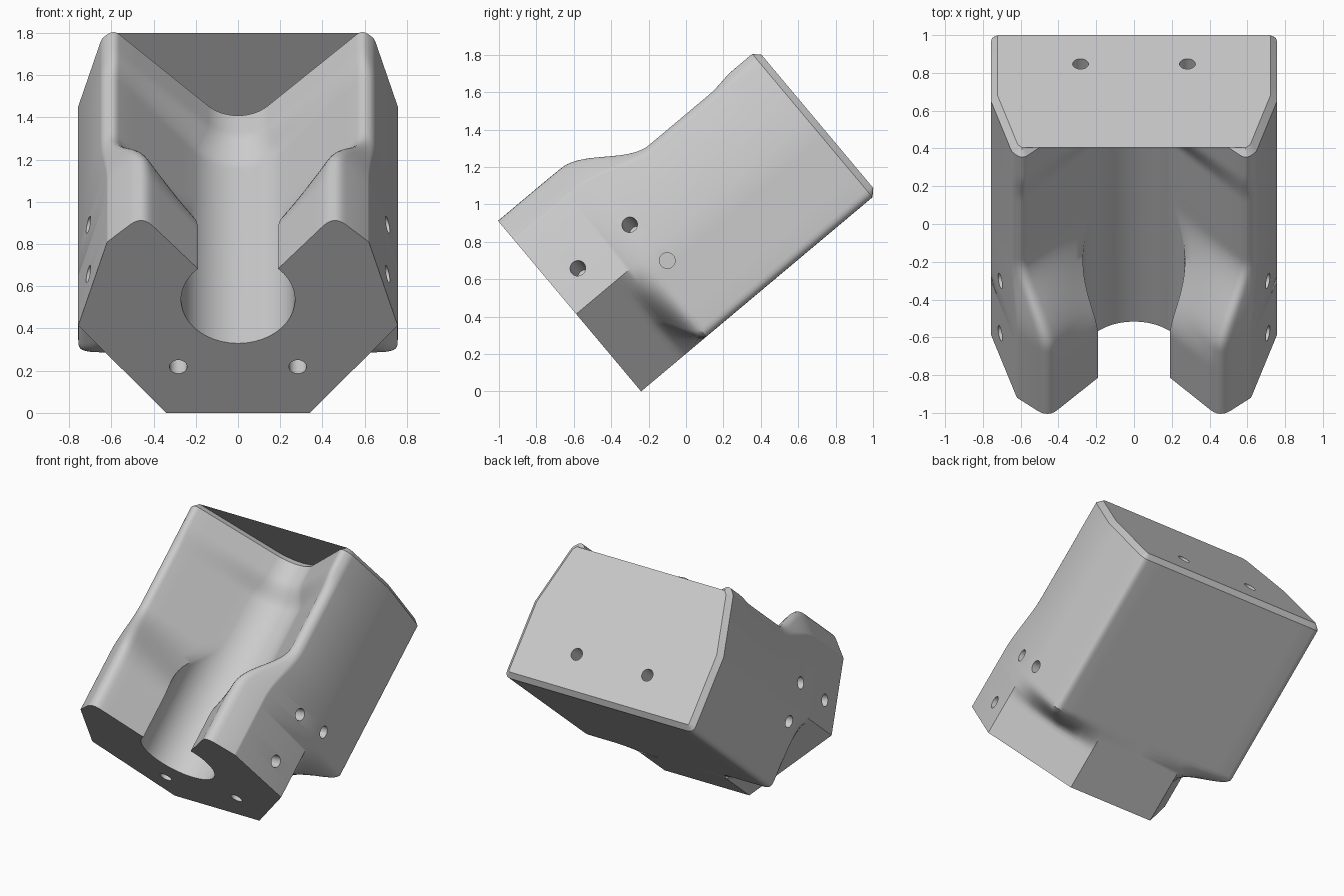
import bpy, bmesh, math
from mathutils import Vector, Matrix

if "Cube" in bpy.data.objects:
    bpy.data.objects.remove(bpy.data.objects["Cube"], do_unlink=True)

LENGTH, CHAMFER, HALF = 1.65, 0.035, 0.757


def ease(u, a, b):
    t = min(1, max(0, (u - a) / (b - a)))
    return t * t * (3 - 2 * t)


def mix(a, b, t):
    return a + (b - a) * t


def fillet(p0, p1, p2, d, n):
    # Rounded corner at p1
    a = p1 + (p0 - p1).normalized() * d
    b = p1 + (p2 - p1).normalized() * d
    return [mix(mix(a, p1, i / n), mix(p1, b, i / n), i / n) for i in range(n + 1)]


def lower_path(k):
    # Chamfered underside at k = 0, full square corner at k = 1
    start, corner, end = Vector((0.34, 0)), Vector((HALF, 0)), Vector((HALF, 0.54))
    square = [start, Vector((0.5, 0)), Vector((0.6, 0))]
    square += fillet(start, corner, end, 0.05, 5)
    square += [Vector((HALF, v)) for v in (0.17, 0.3, 0.42)] + [end]
    run = [0]
    for a, b in zip(square, square[1:]):
        run.append(run[-1] + (b - a).length)
    return [mix(mix(start, end, r / run[-1]), p, k) for r, p in zip(run, square)]


def section(u):
    # Half outline from the bottom centre, round the side, to the channel floor
    ridge, opening = ease(u, 0.44, 0.88), ease(u, 0.29, 1.0)
    rear = ease(u, 1.3, 1.48)
    low = lower_path(ease(u, 0.28, 0.46))
    shoulder = mix(Vector((0.62, 1.057)), Vector((0.646, 0.96)), ridge)
    apex = mix(Vector((0.455, 1.22)), Vector((0.59, 0.995)), ridge)
    apex.y += 0.02 * rear
    centre = Vector((0, mix(0.70, 0.68, rear)))
    radius = mix(0.27, 0.196, rear)
    angle = math.radians(mix(mix(135.3, 48, opening), 45.6, rear))
    arc = [centre + radius * Vector((math.sin(angle * i / 16), -math.cos(angle * i / 16)))
           for i in range(16, -1, -1)]
    arc[-1].x = 0
    pts = [Vector((0, 0))] + low
    pts += fillet(low[-1], shoulder, apex, mix(0.008, 0.02, ridge), 2)
    top = fillet(shoulder, apex, arc[0], mix(0.08, 0.042, ridge), 6)
    pts += top + [mix(top[-1], arc[0], i / 6) for i in range(1, 6)] + arc
    return pts + [Vector((-p.x, p.y)) for p in reversed(pts[1:-1])]


def inset(pts, d):
    # Shrink a closed outline by a constant distance
    out = []
    for i, p in enumerate(pts):
        e1 = (p - pts[i - 1]).normalized()
        e2 = (pts[(i + 1) % len(pts)] - p).normalized()
        n1, n2 = Vector((-e1.y, e1.x)), Vector((-e2.y, e2.x))
        out.append(p + (n1 + n2) * d / (1 + n1.dot(n2)))
    return out


# Clamp block, lofted along its own axis
steps = 64
body_end = LENGTH - CHAMFER
rings = [(body_end * i / steps, section(body_end * i / steps)) for i in range(steps + 1)]
rings.append((LENGTH, inset(rings[-1][1], CHAMFER)))
bm = bmesh.new()
loops = [[bm.verts.new((p.x, u, p.y)) for p in pts] for u, pts in rings]
for a, b in zip(loops, loops[1:]):
    for i in range(len(a)):
        j = (i + 1) % len(a)
        bm.faces.new((a[i], a[j], b[j], b[i]))
bm.faces.new(loops[0])
bm.faces.new(loops[-1])
bmesh.ops.recalc_face_normals(bm, faces=bm.faces)
mesh = bpy.data.meshes.new("channel_block")
bm.to_mesh(mesh)
bm.free()
block = bpy.data.objects.new("channel_block", mesh)
bpy.context.collection.objects.link(block)

# Grey material
grey = bpy.data.materials.new("plain_grey")
grey.use_nodes = True
colour = (0.6, 0.6, 0.6, 1)
grey.diffuse_color = colour
grey.node_tree.nodes["Principled BSDF"].inputs["Base Color"].default_value = colour
mesh.materials.append(grey)

# Blind screw holes in the ends and both sides
holes = []
for s in (-1, 1):
    slope = (s * 0.967, 0, 0.256)
    holes += [((s * 0.283, 0, 0.285), (0, 1, 0)),
              ((s * 0.283, LENGTH, 0.275), (0, 1, 0)),
              ((s * 0.709, 0.526, 0.722), slope),
              ((s * 0.709, 0.164, 0.722), slope),
              ((s * HALF, 0.557, 0.446), (1, 0, 0))]
bm = bmesh.new()
for place, axis in holes:
    turn = Vector(axis).to_track_quat('Z', 'Y').to_matrix().to_4x4()
    bmesh.ops.create_cone(bm, cap_ends=True, segments=24, radius1=0.042, radius2=0.042,
                          depth=0.5, matrix=Matrix.Translation(place) @ turn)
cut_mesh = bpy.data.meshes.new("hole_cutter")
bm.to_mesh(cut_mesh)
bm.free()
cut_mesh.materials.append(grey)
cutter = bpy.data.objects.new("hole_cutter", cut_mesh)
bpy.context.collection.objects.link(cutter)
cutter.hide_render = True

# Drill, then shade smooth with sharp edges kept
drill = block.modifiers.new("drill", 'BOOLEAN')
drill.operation, drill.solver, drill.object = 'DIFFERENCE', 'EXACT', cutter
bpy.ops.object.select_all(action='DESELECT')
bpy.context.view_layer.objects.active = block
block.select_set(True)
bpy.ops.object.modifier_apply(modifier="drill")
bpy.data.objects.remove(cutter, do_unlink=True)
bpy.ops.object.shade_smooth_by_angle(angle=math.radians(32))

# Tip the block back onto its front lower edge
block.rotation_euler.x = math.radians(40)
block.location.y = -0.24
